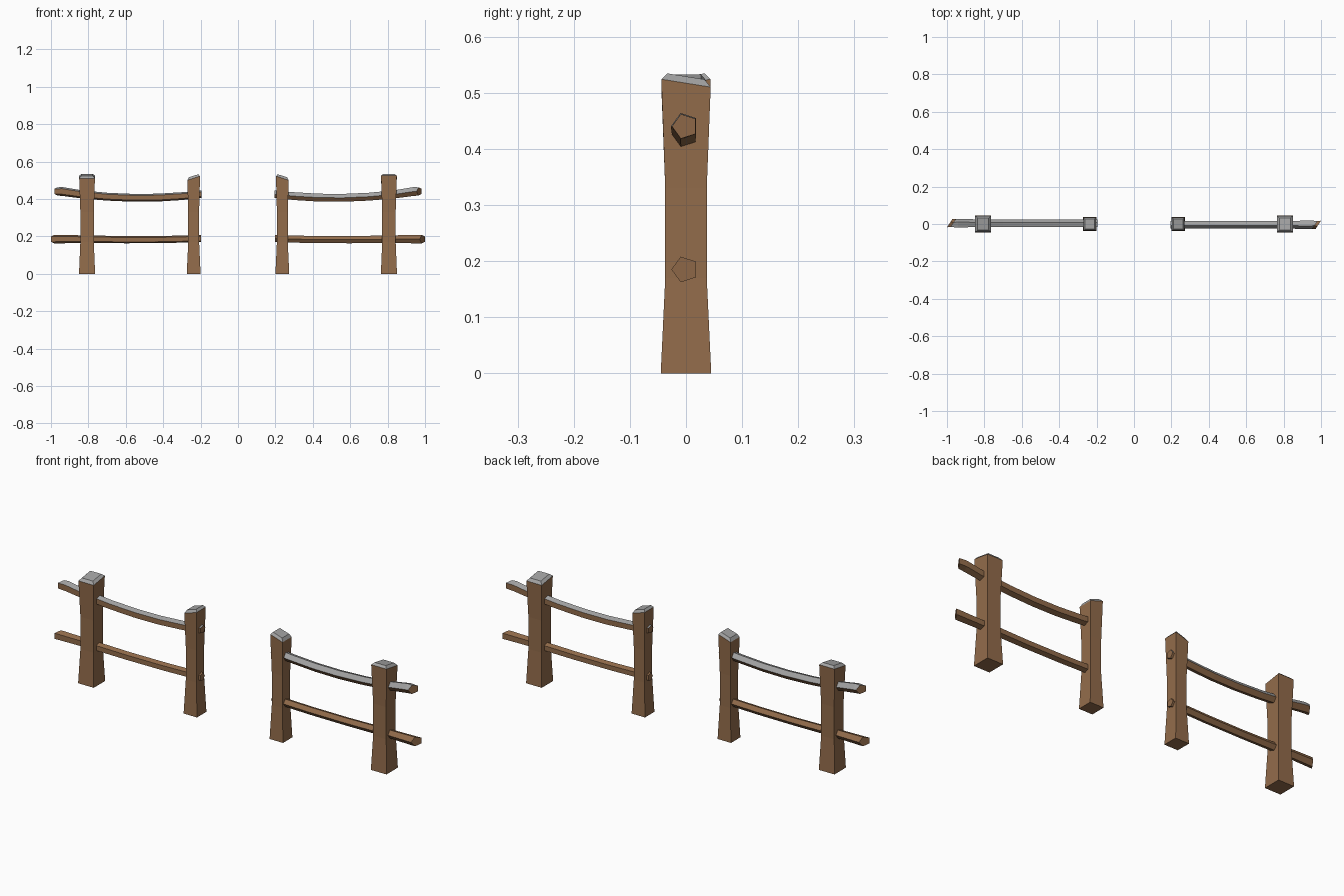
import bpy, bmesh, math
from mathutils import Matrix

cube = bpy.data.objects.get("Cube")
if cube:
    bpy.data.objects.remove(cube)


def material(name, color):
    m = bpy.data.materials.new(name)
    m.use_nodes = True
    m.diffuse_color = color
    m.node_tree.nodes["Principled BSDF"].inputs["Base Color"].default_value = color
    return m


BROWN = material("brown_wood", (0.29, 0.15, 0.07, 1))
GREY = material("grey_top", (0.37, 0.37, 0.37, 1))


def loft(name, rings, turn, is_grey):
    """Skin a list of rings, close both ends and colour faces by a rule on the normal."""
    bm = bmesh.new()
    loops = [[bm.verts.new(p) for p in ring] for ring in rings]
    n = len(loops[0])
    for a, b in zip(loops, loops[1:]):
        for i in range(n):
            j = (i + 1) % n
            bm.faces.new((a[i], a[j], b[j], b[i]))
    bm.faces.new(loops[0][::-1])
    bm.faces.new(loops[-1])
    bmesh.ops.recalc_face_normals(bm, faces=bm.faces)
    for f in bm.faces:
        f.material_index = int(is_grey(f.normal))
    bmesh.ops.transform(bm, matrix=Matrix.Rotation(turn, 4, "Z"), verts=bm.verts)
    mesh = bpy.data.meshes.new(name)
    bm.to_mesh(mesh)
    bm.free()
    mesh.materials.append(BROWN)
    mesh.materials.append(GREY)
    obj = bpy.data.objects.new(name, mesh)
    bpy.context.collection.objects.link(obj)
    return obj


def post(name, cx, sections, tilt_x, tilt_y, turn):
    """Waisted square post; the rim and cap lean by the tilt slopes."""
    rings = []
    for k, (hx, hy, z) in enumerate(sections):
        lean = 1 if k >= len(sections) - 2 else 0
        rings.append([(cx + sx * hx, sy * hy,
                       z + lean * (tilt_x * sx * hx + tilt_y * sy * hy))
                      for sx, sy in ((-1, -1), (1, -1), (1, 1), (-1, 1))])
    return loft(name, rings, turn, lambda nor: nor.z > 0.3)


def rail(name, path, turn, grey_top):
    """Five-sided pole along x with a slanted outer end."""
    rings = []
    for k, (x, y, z, r) in enumerate(path):
        slant = 0.65 if k == len(path) - 1 else 0
        ring = []
        for i in range(5):
            a = math.pi + i * math.tau / 5
            dy = r * math.cos(a)
            ring.append((x + slant * dy, y + dy, z + r * math.sin(a)))
        rings.append(ring)
    return loft(name, rings, turn, lambda nor: grey_top and nor.z > 0.3)


# Post sections: half width, half depth, height
OUTER = [(0.043, 0.045, 0), (0.036, 0.037, 0.17), (0.036, 0.037, 0.33),
         (0.042, 0.044, 0.517), (0.030, 0.033, 0.529)]
INNER = [(0.037, 0.037, 0), (0.029, 0.031, 0.17), (0.029, 0.031, 0.33),
         (0.034, 0.036, 0.511), (0.025, 0.027, 0.524)]

# Rail paths: x, y, z, radius
UPPER = [(0.196, -0.002, 0.425, 0.021), (0.30, -0.002, 0.415, 0.022),
         (0.43, -0.002, 0.407, 0.022), (0.56, -0.002, 0.406, 0.022),
         (0.70, -0.002, 0.412, 0.022), (0.84, -0.002, 0.425, 0.023),
         (0.94, -0.002, 0.440, 0.025), (0.97, -0.002, 0.440, 0.023)]
LOWER = [(0.198, -0.002, 0.188, 0.020), (0.40, -0.002, 0.183, 0.020),
         (0.60, -0.002, 0.182, 0.020), (0.80, -0.002, 0.185, 0.021),
         (0.987, -0.002, 0.185, 0.024)]

# Two fence panels, each the other turned half way round
for side, turn in (("left", 0), ("right", math.pi)):
    post(side + "_outer_post", 0.807, OUTER, 0, -0.16, turn)
    post(side + "_inner_post", 0.237, INNER, -0.32, 0, turn)
    rail(side + "_upper_rail", UPPER, turn, True)
    rail(side + "_lower_rail", LOWER, turn, False)
